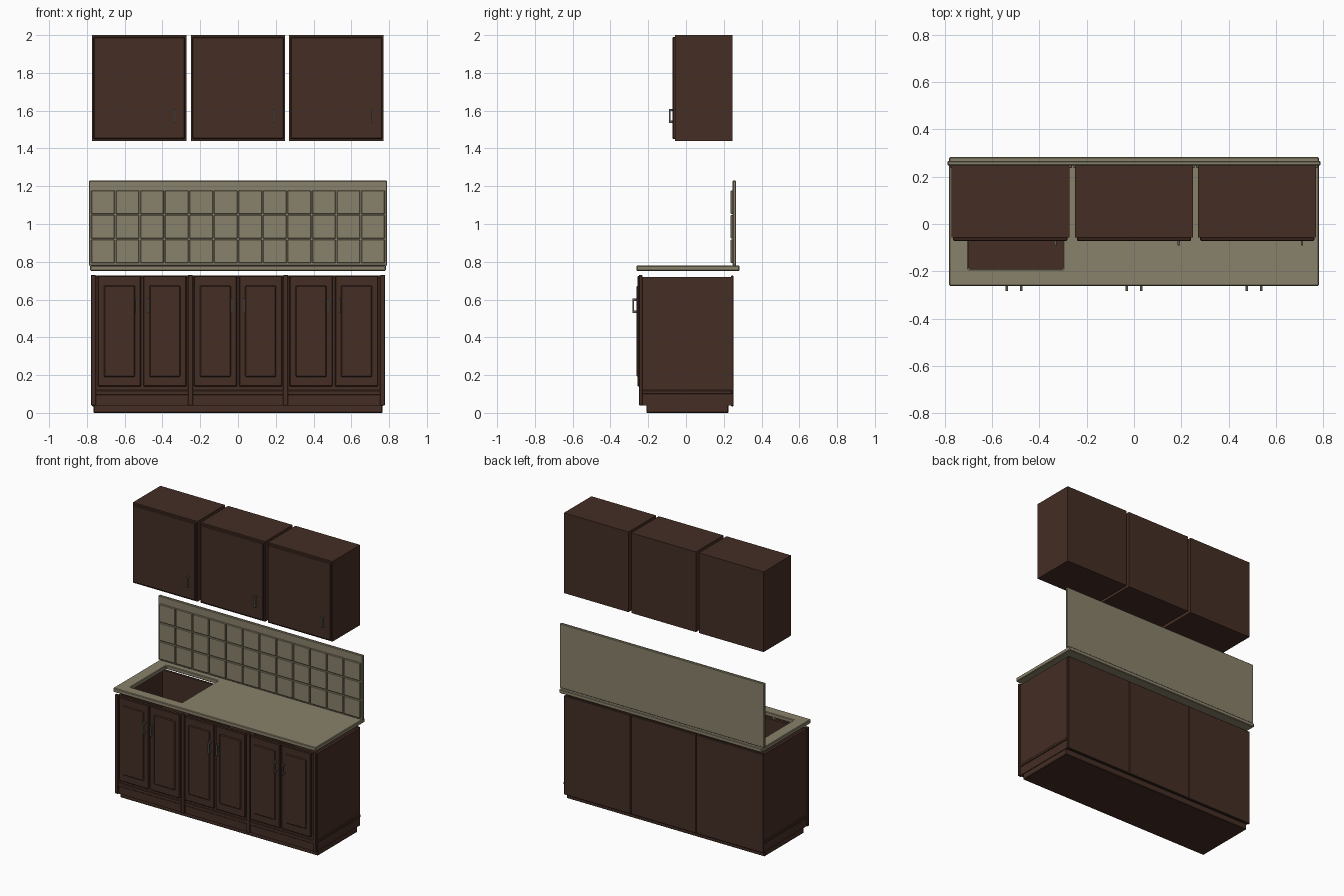
import bpy, bmesh

if "Cube" in bpy.data.objects:
    bpy.data.objects.remove(bpy.data.objects["Cube"])


def material(name, col):
    m = bpy.data.materials.new(name)
    m.diffuse_color = (*col, 1)
    m.use_nodes = True
    m.node_tree.nodes["Principled BSDF"].inputs["Base Color"].default_value = m.diffuse_color
    return m


WOOD = material("dark_wood", (0.058, 0.027, 0.018))
STONE = material("stone", (0.25, 0.22, 0.145))
METAL = material("handle_metal", (0.11, 0.10, 0.08))


def add_box(bm, x0, x1, y0, y1, z0, z1):
    geo = bmesh.ops.create_cube(bm, size=1)["verts"]
    for v in geo:
        v.co = ((x0 + x1) / 2 + v.co.x * (x1 - x0),
                (y0 + y1) / 2 + v.co.y * (y1 - y0),
                (z0 + z1) / 2 + v.co.z * (z1 - z0))


def part(name, mat, boxes, bevel=0.0):
    bm = bmesh.new()
    for b in boxes:
        add_box(bm, *b)
    me = bpy.data.meshes.new(name)
    bm.to_mesh(me)
    bm.free()
    me.materials.append(mat)
    ob = bpy.data.objects.new(name, me)
    bpy.context.collection.objects.link(ob)
    if bevel:
        mod = ob.modifiers.new("bevel", "BEVEL")
        mod.width = bevel
        mod.segments = 1
    return ob


def handle(name, x, y, z0, z1, out):
    # bar on two short posts
    w = 0.005
    part(name, METAL, [(x - w, x + w, y - out, y - out + 0.01, z0, z1),
                       (x - w, x + w, y - out + 0.01, y, z0, z0 + 0.012),
                       (x - w, x + w, y - out + 0.01, y, z1 - 0.012, z1)])


# plinth
part("plinth", WOOD, [(-0.765, 0.765, -0.21, 0.225, 0, 0.045)], 0.004)

# open-topped base cabinets, with doors and handles
for i, cx in enumerate((-0.5075, 0.0, 0.5075)):
    x0 = (-0.77, -0.2525, 0.2525)[i]
    x1 = (-0.2525, 0.2525, 0.77)[i]
    t = 0.018
    part(f"base_carcass_{i}", WOOD, [
        (x0, x0 + t, -0.24, 0.24, 0.04, 0.72),
        (x1 - t, x1, -0.24, 0.24, 0.04, 0.72),
        (x0 + t, x1 - t, -0.24, -0.222, 0.04, 0.72),
        (x0 + t, x1 - t, -0.222, 0.24, 0.04, 0.12)])
    part(f"back_panel_{i}", WOOD,
         [(x0 - 0.004 * (i == 0), x1 - 0.003, 0.238, 0.252, 0.035, 0.727)], 0.003)
    for s in (-1, 1):
        d = cx + s * 0.12
        part(f"base_door_{i}_{s}", WOOD,
             [(d - 0.114, d + 0.114, -0.256, -0.24, 0.14, 0.725)], 0.004)
        part(f"door_panel_{i}_{s}", WOOD,
             [(d - 0.082, d + 0.082, -0.261, -0.25, 0.19, 0.675)], 0.005)
        handle(f"base_handle_{i}_{s}", cx + s * 0.031, -0.256, 0.53, 0.605, 0.028)

# front posts
for i, x in enumerate((-0.7655, -0.2525, 0.2525, 0.7655)):
    part(f"front_post_{i}", WOOD,
         [(x - 0.0135, x + 0.0135, -0.25, -0.23, 0.04, 0.73)], 0.003)

# moulding strip round the foot of the base
part("foot_moulding", WOOD, [(-0.775, 0.775, -0.246, -0.236, 0.095, 0.12),
                             (-0.776, -0.765, -0.246, 0.245, 0.10, 0.12),
                             (0.765, 0.776, -0.246, 0.245, 0.10, 0.12)], 0.003)

# worktop with a square sink opening
bm = bmesh.new()
xs, ys = (-0.783, -0.70, -0.30, 0.783), (-0.262, -0.19, 0.21, 0.283)
grid = [[bm.verts.new((x, y, 0.752)) for x in xs] for y in ys]
faces = [bm.faces.new((grid[j][i], grid[j][i + 1], grid[j + 1][i + 1], grid[j + 1][i]))
         for j in range(3) for i in range(3) if (i, j) != (1, 1)]
ext = bmesh.ops.extrude_face_region(bm, geom=faces, use_keep_orig=True)["geom"]
for v in ext:
    if isinstance(v, bmesh.types.BMVert):
        v.co.z = 0.78
bmesh.ops.recalc_face_normals(bm, faces=bm.faces)
me = bpy.data.meshes.new("worktop")
bm.to_mesh(me)
bm.free()
me.materials.append(STONE)
top = bpy.data.objects.new("worktop", me)
bpy.context.collection.objects.link(top)
bev = top.modifiers.new("bevel", "BEVEL")
bev.width = 0.004
bev.segments = 1

# tiled splashback
part("splashback", STONE, [(-0.79, 0.79, 0.247, 0.266, 0.78, 1.23)], 0.004)
step = 0.13
part("wall_tiles", STONE,
     [(-0.78 + c * step + 0.003, -0.78 + (c + 1) * step - 0.003, 0.236, 0.25,
       0.79 + r * step + 0.003, 0.79 + (r + 1) * step - 0.003)
      for c in range(12) for r in range(3)], 0.003)

# wall cabinets
for i, cx in enumerate((-0.523, 0.0, 0.521)):
    part(f"wall_cabinet_{i}", WOOD, [(cx - 0.25, cx + 0.25, -0.057, 0.247, 1.44, 2.0)])
    part(f"wall_door_{i}", WOOD,
         [(cx - 0.242, cx + 0.242, -0.071, -0.055, 1.45, 1.99)], 0.004)
    handle(f"wall_handle_{i}", cx + 0.19, -0.071, 1.535, 1.61, 0.02)
